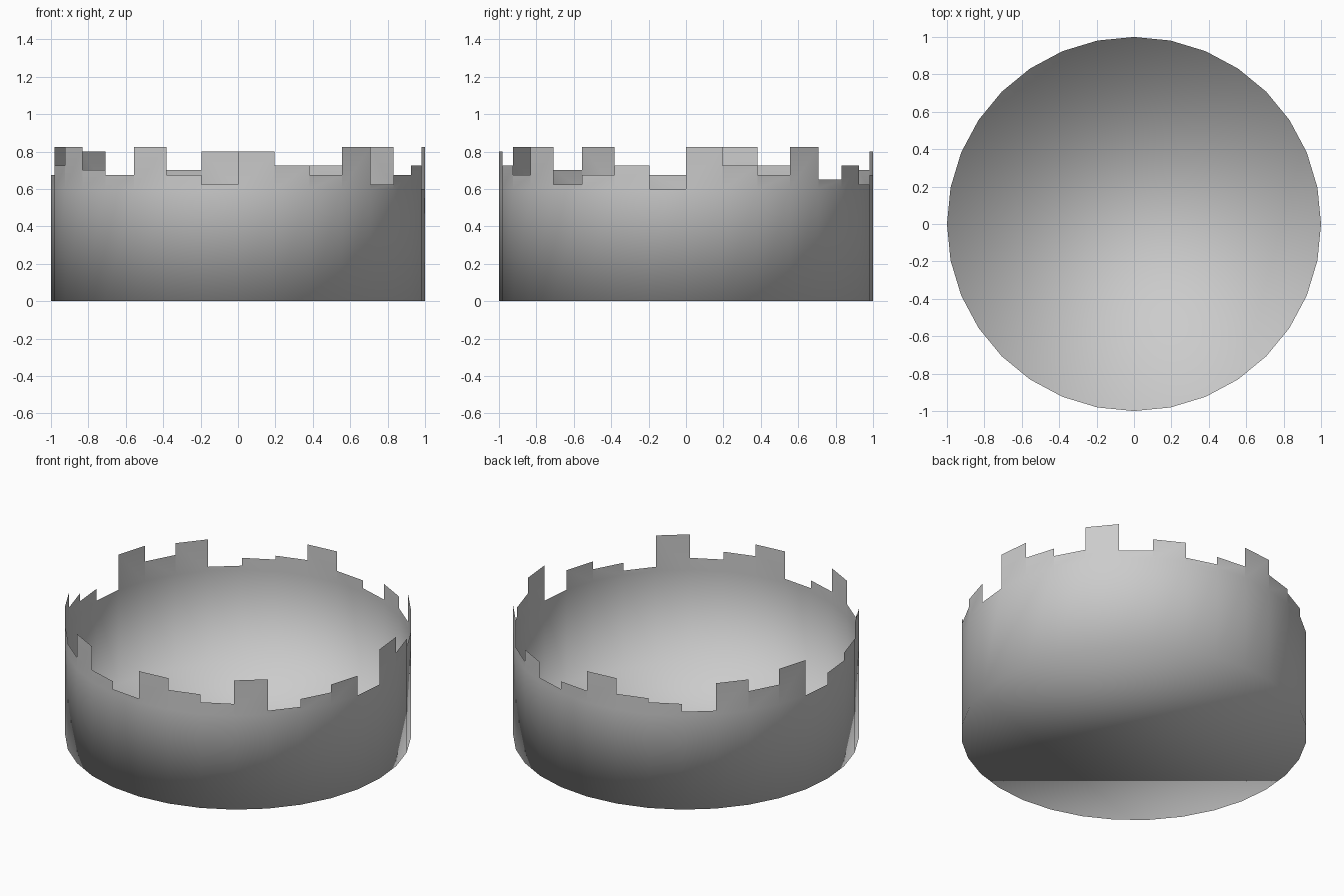
import bpy, bmesh, math

if "Cube" in bpy.data.objects:
    bpy.data.objects.remove(bpy.data.objects["Cube"])

SIDES = 32
BAND = 0.60      # height of the unbroken wall
STEP = 0.025     # unit of tooth height
# tooth heights in steps above the band, counter-clockwise from +x
TEETH = [9, 5, 3, 9, 2, 5, 1, 3,
         8, 4, 3, 1, 8, 5, 9, 0,
         3, 5, 9, 4, 3, 9, 3, 1,
         8, 5, 3, 9, 1, 3, 5, 0]

bm = bmesh.new()


def ring_point(k, z):
    a = 2 * math.pi * k / SIDES
    return (math.cos(a), math.sin(a), z)


# floor disc and continuous thin wall
bottom = [bm.verts.new(ring_point(k, 0)) for k in range(SIDES)]
rim = [bm.verts.new(ring_point(k, BAND)) for k in range(SIDES)]
bm.faces.new(bottom[::-1])
for k in range(SIDES):
    n = (k + 1) % SIDES
    bm.faces.new((bottom[k], bottom[n], rim[n], rim[k]))

# uneven square teeth along the rim
for k, steps in enumerate(TEETH):
    if steps:
        n = (k + 1) % SIDES
        z = BAND + steps * STEP
        a = bm.verts.new(ring_point(k, z))
        b = bm.verts.new(ring_point(n, z))
        bm.faces.new((rim[k], rim[n], b, a))

for f in bm.faces:
    f.smooth = True
mesh = bpy.data.meshes.new("jagged_bowl")
bm.to_mesh(mesh)
bm.free()
bowl = bpy.data.objects.new("jagged_bowl", mesh)
bpy.context.collection.objects.link(bowl)
